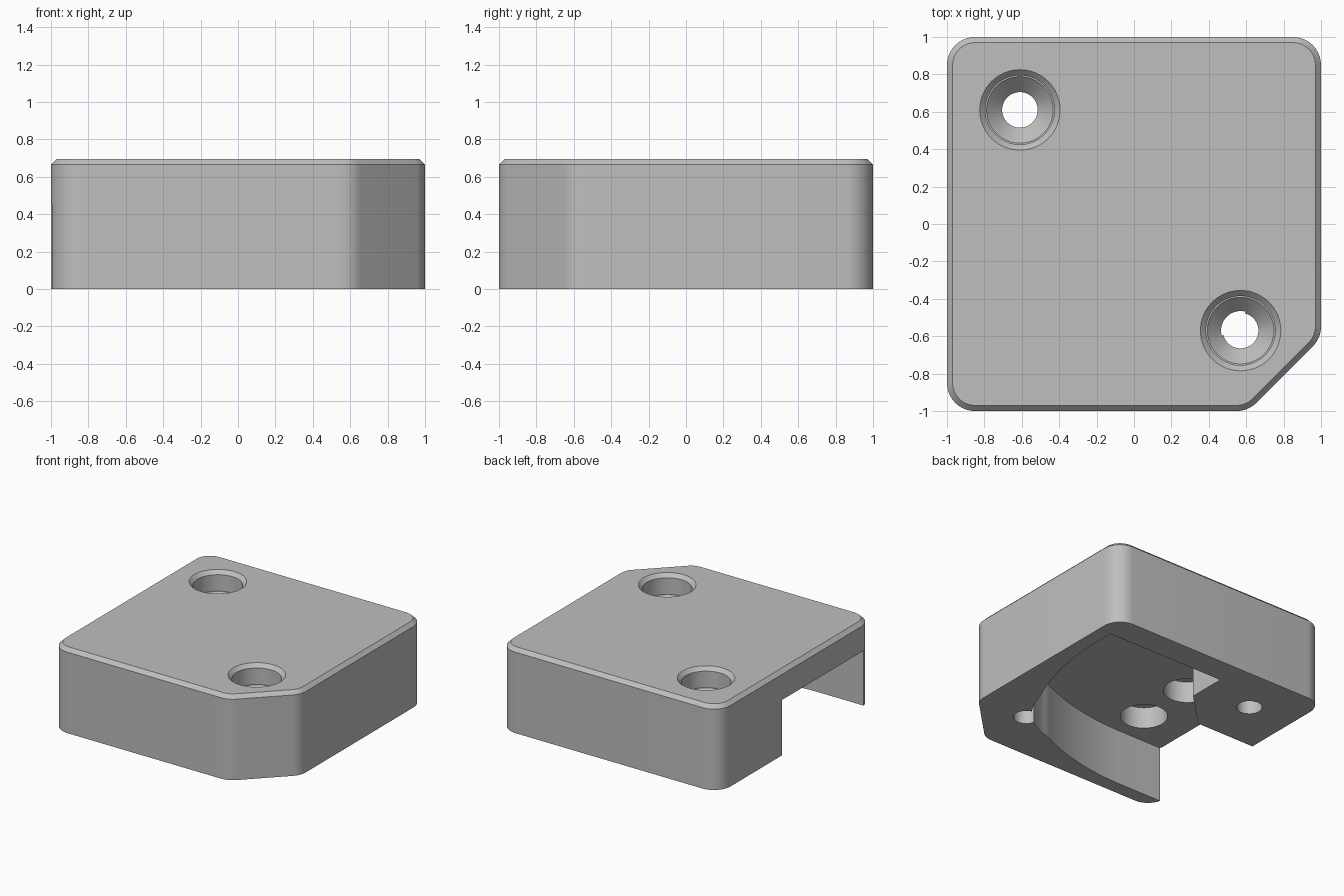
import bpy, bmesh, math
from mathutils import Vector

cube = bpy.data.objects.get("Cube")
if cube:
    bpy.data.objects.remove(cube, do_unlink=True)

HEIGHT, BEVEL, CEILING = 0.695, 0.03, 0.455

grey = bpy.data.materials.new("light_grey")
grey.use_nodes = True
COLOUR = (0.52, 0.52, 0.52, 1)
grey.diffuse_color = COLOUR
grey.node_tree.nodes["Principled BSDF"].inputs["Base Color"].default_value = COLOUR


def solid(name, rings):
    """Closed solid from a stack of equal-length rings of points."""
    bm = bmesh.new()
    loops = [[bm.verts.new(p) for p in ring] for ring in rings]
    n = len(loops[0])
    for low, high in zip(loops, loops[1:]):
        for i in range(n):
            j = (i + 1) % n
            bm.faces.new((low[i], low[j], high[j], high[i]))
    bm.faces.new(loops[0][::-1])
    bm.faces.new(loops[-1])
    bmesh.ops.recalc_face_normals(bm, faces=bm.faces)
    mesh = bpy.data.meshes.new(name)
    bm.to_mesh(mesh)
    bm.free()
    mesh.materials.append(grey)
    obj = bpy.data.objects.new(name, mesh)
    bpy.context.collection.objects.link(obj)
    return obj


def lathe(name, x, y, profile, sides=64):
    angles = [2 * math.pi * i / sides for i in range(sides)]
    return solid(name, [[(x + r * math.cos(a), y + r * math.sin(a), z) for a in angles]
                        for r, z in profile])


def arc(centre, radius, start, end, steps):
    return [(centre[0] + radius * math.cos(start + (end - start) * i / steps),
             centre[1] + radius * math.sin(start + (end - start) * i / steps))
            for i in range(steps + 1)]


def outline(inset, radius, z, steps=10):
    """Square with one cut-off corner, rounded at every corner."""
    s, c = 1 - inset, 0.61 - inset * (math.sqrt(2) - 1)
    corners = [Vector(p) for p in ((-s, -s), (c, -s), (s, -c), (s, s), (-s, s))]
    ring = []
    for i, p in enumerate(corners):
        a = (p - corners[i - 1]).normalized()
        b = (corners[(i + 1) % len(corners)] - p).normalized()
        turn = math.acos(a.dot(b))
        centre = p - a * radius * math.tan(turn / 2) + Vector((-a.y, a.x)) * radius
        start = math.atan2(-a.x, a.y)
        ring += arc(centre, radius, start, start + turn, steps)
    return [(x, y, z) for x, y in ring]


# Main block with bevelled top rim
block = solid("cover_block", [outline(0, 0.15, 0),
                              outline(0, 0.15, HEIGHT - BEVEL),
                              outline(BEVEL, 0.15 - BEVEL, HEIGHT)])

# Underside pocket, symmetric about the diagonal and open on one side
side_radius = 2.0
sweep = math.asin(0.868 / side_radius)
side = arc((-0.6, -0.885 + side_radius), side_radius,
           -math.pi / 2, -math.pi / 2 + sweep, 20)
bx, by = side[-1]
c = 0.154
nose_radius = math.hypot(bx - c, by + c)
nose = arc((c, -c), nose_radius, math.atan2(by + c, bx - c),
           math.atan2(c - bx, -by - c), 24)
mirrored = [(-y, -x) for x, y in reversed(side)]
pocket = ([(-1.2, -0.885)] + side + nose[1:-1] + mirrored +
          [(0.885, 0.785), (-0.18, 0.785), (-0.18, 0.47), (-0.47, 0.18), (-1.2, 0.18)])
cutters = [solid("pocket_cutter", [[(x, y, z) for x, y in pocket]
                                   for z in (-0.1, CEILING)])]

# Countersunk screw holes
for x, y in ((-0.61, 0.61), (0.57, -0.57)):
    cutters.append(lathe("screw_hole_cutter", x, y, [
        (0.095, -0.1), (0.095, 0.445), (0.178, 0.53), (0.185, 0.53),
        (0.185, HEIGHT - BEVEL), (0.215, HEIGHT), (0.265, HEIGHT + 0.05)]))

# Blind round recesses in the pocket ceiling
for x, y in ((-0.6, -0.6), (-0.6, -0.1), (0.6, 0.6), (0.1, 0.6)):
    cutters.append(lathe("recess_cutter", x, y, [(0.176, CEILING - 0.1), (0.176, 0.63)]))

bpy.ops.object.select_all(action="DESELECT")
bpy.context.view_layer.objects.active = block
block.select_set(True)
for cutter in cutters:
    cutter.hide_render = True
    cut = block.modifiers.new("cut", "BOOLEAN")
    cut.operation, cut.solver, cut.object = "DIFFERENCE", "EXACT", cutter
    bpy.ops.object.modifier_apply(modifier=cut.name)
    bpy.data.objects.remove(cutter, do_unlink=True)

bpy.ops.object.shade_smooth_by_angle(angle=math.radians(25))
